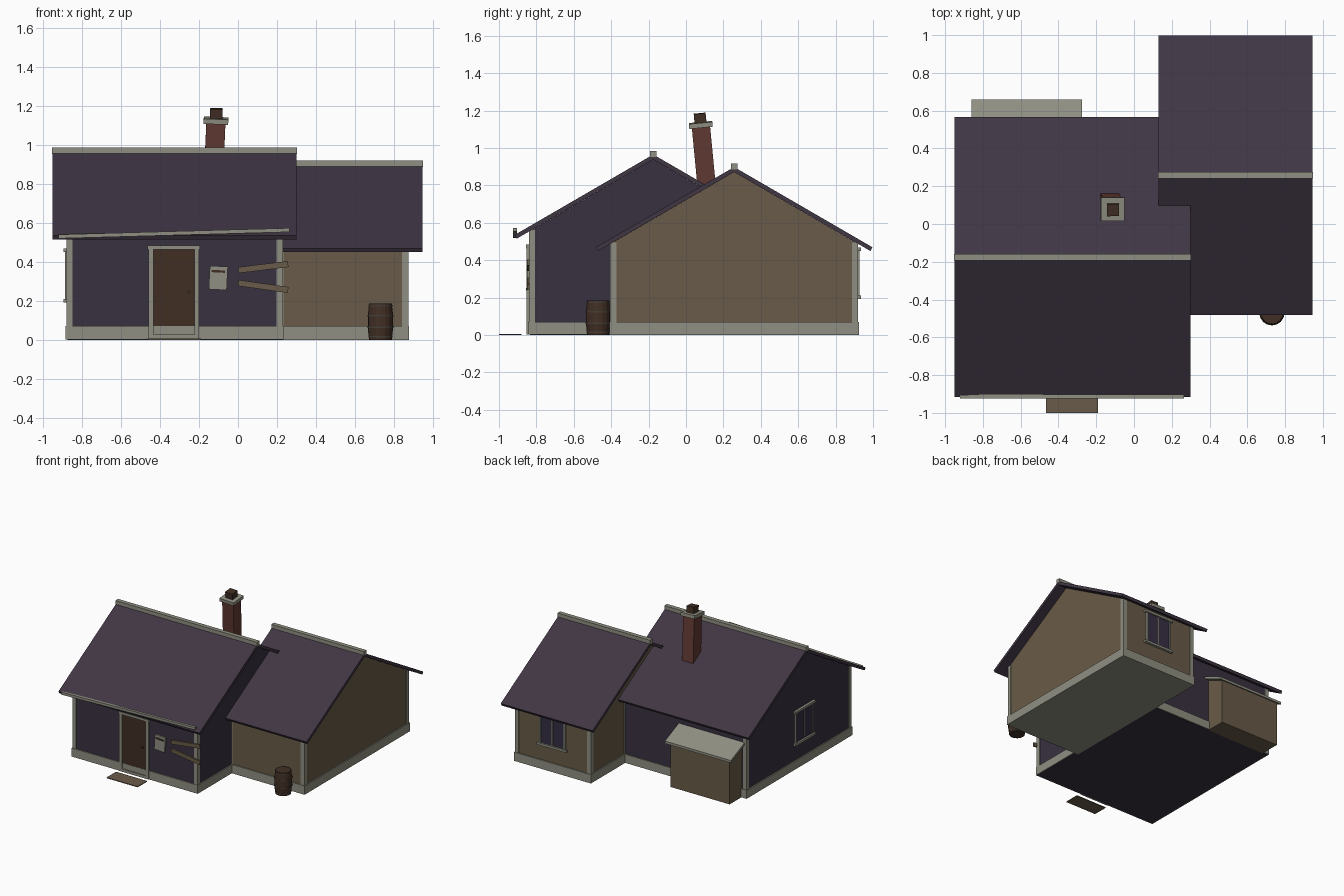
import bpy
import math
from mathutils import Vector, Matrix

cube = bpy.data.objects.get("Cube")
if cube:
    bpy.data.objects.remove(cube, do_unlink=True)


def material(name, r, g, b):
    def linear(c):
        c /= 255
        return c / 12.92 if c < 0.04 else ((c + 0.055) / 1.055) ** 2.4
    mat = bpy.data.materials.new(name)
    mat.use_nodes = True
    colour = (linear(r), linear(g), linear(b), 1)
    mat.diffuse_color = colour
    mat.node_tree.nodes["Principled BSDF"].inputs["Base Color"].default_value = colour
    return mat


ROOF = material("dusky purple shingle", 64, 54, 68)
PURPLE = material("dark purple plaster", 57, 48, 64)
TAN = material("weathered tan wood", 105, 91, 72)
TRIM = material("pale grey trim", 143, 143, 130)
BROWN = material("dark brown wood", 65, 47, 36)
BRICK = material("brick red", 98, 58, 50)
GLASS = material("violet glass", 54, 46, 68)
IRON = material("dark iron", 70, 62, 56)


def mesh_object(name, verts, faces, mat):
    mesh = bpy.data.meshes.new(name)
    mesh.from_pydata(verts, [], faces)
    mesh.materials.append(mat)
    obj = bpy.data.objects.new(name, mesh)
    bpy.context.collection.objects.link(obj)
    return obj


def prism(name, profile, x0, x1, mat):
    """Extrude a y-z profile (counter-clockwise from +x) along x."""
    n = len(profile)
    verts = [(x, y, z) for x in (x0, x1) for y, z in profile]
    faces = [tuple(reversed(range(n))), tuple(range(n, 2 * n))]
    faces += [(i, (i + 1) % n, (i + 1) % n + n, i + n) for i in range(n)]
    return mesh_object(name, verts, faces, mat)


def box(name, x, y, z, mat, turn=None):
    """Box from three (low, high) ranges, optionally turned about its centre."""
    obj = prism(name, [(y[0], z[0]), (y[1], z[0]), (y[1], z[1]), (y[0], z[1])], *x, mat)
    if turn:
        c = Vector((sum(x) / 2, sum(y) / 2, sum(z) / 2))
        obj.data.transform(Matrix.Translation(c) @ turn @ Matrix.Translation(-c))
    return obj


SLOPE = 0.58
DROP = 0.027


def house(name, wall_x, wall_y, roof_x, ridge_z, wall_mat, wall_base, skirt_base):
    mid = sum(wall_y) / 2
    half = (wall_y[1] - wall_y[0]) / 2
    top = ridge_z - DROP
    eave = top - SLOPE * half

    # Gabled wall block
    prism(name + "_walls", [(wall_y[0], wall_base), (wall_y[1], wall_base),
          (wall_y[1], eave), (mid, top), (wall_y[0], eave)], *wall_x, wall_mat)

    # Foundation band
    e = 0.009
    box(name + "_foundation", (wall_x[0] - e, wall_x[1] + e),
        (wall_y[0] - e, wall_y[1] + e), (skirt_base, 0.07), TRIM)

    # Corner posts
    p = 0.005
    w = 0.033
    for i, px in enumerate((wall_x[0] - p, wall_x[1] + p - w)):
        for j, py in enumerate((wall_y[0] - p, wall_y[1] + p - w)):
            box(f"{name}_corner_post_{i}{j}", (px, px + w), (py, py + w),
                (0.03, eave + 0.005), TRIM)

    # Folded roof slab with square-cut eaves
    run = half + 0.082
    low = ridge_z - SLOPE * run
    cut = 0.011
    prism(name + "_roof", [
        (mid, ridge_z), (mid - run, low), (mid - run + cut, low - 0.02),
        (mid, top), (mid + run - cut, low - 0.02), (mid + run, low)], *roof_x, ROOF)

    # Ridge beam
    box(name + "_ridge_cap", (roof_x[0] - 0.003, roof_x[1] + 0.003),
        (mid - 0.017, mid + 0.017), (ridge_z - 0.012, ridge_z + 0.02), TRIM)


house("main_house", (-0.875, 0.225), (-0.835, 0.485), (-0.95, 0.30), 0.965, PURPLE, 0, 0.002)
house("side_wing", (0.205, 0.868), (-0.40, 0.915), (0.13, 0.945), 0.898, TAN, 0.002, 0)


def window(name, place):
    """Window in local coordinates: u sideways, outward is -y."""
    parts = [
        ("sill", (-0.13, 0.13), (-0.02, 0.01), (0.192, 0.21), TRIM),
        ("lintel", (-0.13, 0.13), (-0.02, 0.01), (0.45, 0.468), TRIM),
        ("panes", (-0.105, 0.105), (-0.006, 0.01), (0.21, 0.45), GLASS),
        ("mullion", (-0.005, 0.005), (-0.01, 0.01), (0.21, 0.45), TRIM)]
    for side in (-1, 1):
        parts.append((f"jamb_{side}", (side * 0.109 - 0.006, side * 0.109 + 0.006),
                      (-0.012, 0.01), (0.21, 0.45), TRIM))
    for part, x, y, z, mat in parts:
        box(f"{name}_{part}", x, y, z, mat).data.transform(place)


window("gable_window", Matrix.Translation((-0.875, -0.24, 0)) @ Matrix.Rotation(-math.pi / 2, 4, 'Z'))
window("wing_window", Matrix.Translation((0.54, 0.915, 0)) @ Matrix.Rotation(math.pi, 4, 'Z'))

# Front door with frame and handle
box("door", (-0.437, -0.22), (-0.843, -0.82), (0.025, 0.465), BROWN)
for n, x in (("right", (-0.458, -0.434)), ("left", (-0.223, -0.199))):
    box(f"door_frame_{n}", x, (-0.852, -0.82), (0.01, 0.465), TRIM)
box("door_lintel", (-0.463, -0.194), (-0.855, -0.82), (0.463, 0.483), TRIM)
box("door_threshold", (-0.458, -0.199), (-0.852, -0.82), (0.004, 0.026), TRIM)
box("door_handle", (-0.26, -0.248), (-0.856, -0.84), (0.238, 0.25), IRON)
box("door_mat", (-0.465, -0.19), (-1.0, -0.88), (0, 0.006), TAN)


def spin(axis, degrees):
    return Matrix.Rotation(math.radians(degrees), 4, axis)


# Letter box and loose planks on the front wall
box("letter_box", (-0.147, -0.055), (-0.848, -0.83), (0.257, 0.377), TRIM, spin('Y', 3))
box("letter_slot", (-0.136, -0.066), (-0.853, -0.84), (0.345, 0.357), BROWN, spin('Y', 3))
box("upper_plank", (0, 0.258), (-0.851, -0.838), (0.357, 0.388), TAN, spin('Y', -7))
box("lower_plank", (0, 0.258), (-0.851, -0.838), (0.258, 0.289), TAN, spin('Y', 8))

# Sagging gutter
box("gutter", (-0.92, 0.265), (-0.925, -0.903), (0.536, 0.556), TRIM, spin('Y', -1.6))

# Leaning chimney
lean = Matrix.Translation((-0.127, 0.11, 0.8)) @ spin('X', 5.5) @ spin('Y', 2.5)
for n, r, z, mat in (("stack", 0.049, (-0.15, 0.32), BRICK),
                     ("cap", 0.063, (0.312, 0.338), TRIM),
                     ("pot", 0.032, (0.33, 0.387), BROWN)):
    box("chimney_" + n, (-r, r), (-r, r), z, mat).data.transform(lean)

# Lean-to store behind the house
prism("store_walls", [(0.48, 0), (0.64, 0), (0.64, 0.355), (0.48, 0.425)], -0.835, -0.31, TAN)
prism("store_roof", [(0.48, 0.425), (0.66, 0.346), (0.66, 0.366), (0.48, 0.445)], -0.86, -0.275, TRIM)

# Barrel turned from a stepped profile
SIDES = 16
profile = [(0.058, 0), (0.065, 0.06), (0.065, 0.125), (0.058, 0.185)]


def lathe(name, rings, mat):
    verts = [(0.73 + r * math.cos(a), -0.47 + r * math.sin(a), z) for r, z in rings
             for a in (math.tau * i / SIDES for i in range(SIDES))]
    faces = [(k * SIDES + i, k * SIDES + (i + 1) % SIDES,
              (k + 1) * SIDES + (i + 1) % SIDES, (k + 1) * SIDES + i)
             for k in range(len(rings) - 1) for i in range(SIDES)]
    last = (len(rings) - 1) * SIDES
    faces += [tuple(reversed(range(SIDES))), tuple(range(last, last + SIDES))]
    return mesh_object(name, verts, faces, mat)


lathe("barrel", profile, BROWN)
for k, (r, z) in enumerate(((0.061, 0.012), (0.067, 0.06), (0.067, 0.12), (0.061, 0.17))):
    lathe(f"barrel_hoop_{k}", [(r, z), (r, z + 0.008)], IRON)
